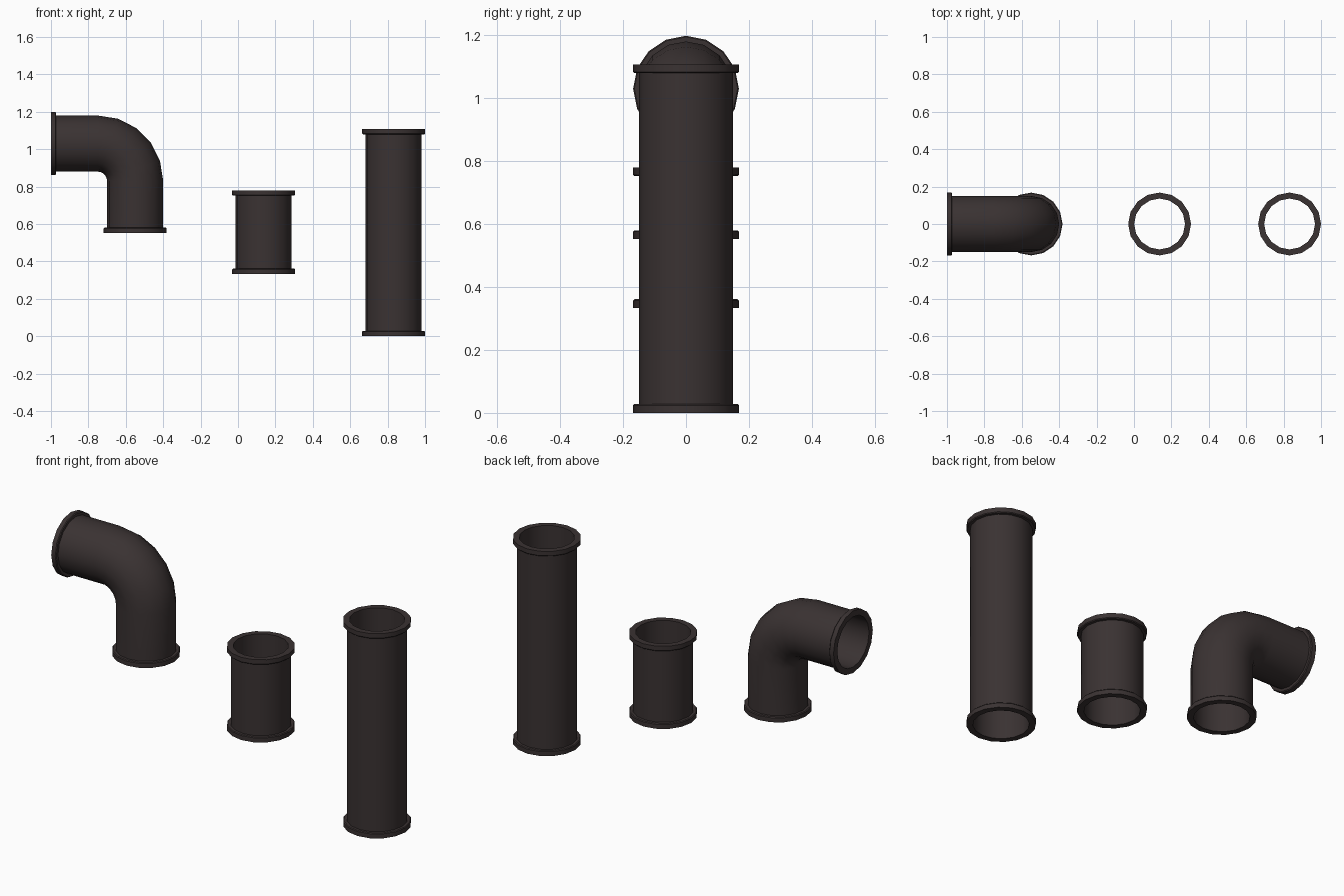
import bpy, bmesh, math
from mathutils import Vector

if "Cube" in bpy.data.objects:
    bpy.data.objects.remove(bpy.data.objects["Cube"])

SIDES = 16
R_IN, R_PIPE, R_FLANGE, T_FLANGE = 0.136, 0.15, 0.168, 0.028
CHAMFER = 0.004

iron = bpy.data.materials.new("dark iron")
iron.diffuse_color = (0.042, 0.032, 0.032, 1)
iron.use_nodes = True
iron.node_tree.nodes["Principled BSDF"].inputs["Base Color"].default_value = iron.diffuse_color


def pipe(name, stations):
    """Hollow flanged pipe along stations of (position, tangent) in the xz plane."""
    (p0, t0), (p1, t1) = stations[0], stations[-1]

    def flange(p, t):  # outer rings from the open end inwards
        return [(p, t, R_FLANGE),
                (p + t * (T_FLANGE - CHAMFER), t, R_FLANGE),
                (p + t * T_FLANGE, t, R_FLANGE - CHAMFER),
                (p + t * T_FLANGE, t, R_PIPE)]

    end = [(p, -t, r) for p, t, r in reversed(flange(p1, -t1))]
    rings = flange(p0, t0) + [(p, t, R_PIPE) for p, t in stations[1:-1]] + end
    rings += [(p, t, R_IN) for p, t in reversed(stations)]  # bore

    bm = bmesh.new()
    side = Vector((0, 1, 0))
    loops = []
    for p, t, r in rings:
        up = t.cross(side)
        loops.append([bm.verts.new(p + r * (up * math.cos(a) + side * math.sin(a)))
                      for a in (2 * math.pi * i / SIDES for i in range(SIDES))])
    for k, a in enumerate(loops):
        b = loops[(k + 1) % len(loops)]
        for i in range(SIDES):
            j = (i + 1) % SIDES
            bm.faces.new((a[i], a[j], b[j], b[i]))
    bmesh.ops.recalc_face_normals(bm, faces=bm.faces)
    mesh = bpy.data.meshes.new(name)
    bm.to_mesh(mesh)
    bm.free()
    mesh.materials.append(iron)
    ob = bpy.data.objects.new(name, mesh)
    bpy.context.collection.objects.link(ob)
    bpy.ops.object.select_all(action='DESELECT')
    ob.select_set(True)
    bpy.context.view_layer.objects.active = ob
    bpy.ops.object.shade_smooth_by_angle(angle=math.radians(35))


# Straight pipes
UP = Vector((0, 0, 1))
pipe("long_pipe", [(Vector((0.832, 0, 0)), UP), (Vector((0.832, 0, 1.107)), UP)])
pipe("short_pipe", [(Vector((0.137, 0, 0.333)), UP), (Vector((0.137, 0, 0.78)), UP)])

# Elbow: horizontal run, quarter bend, vertical drop
BEND, STEPS = 0.2, 5
cx, cz = -0.75, 0.83
path = [(Vector((-1, 0, cz + BEND)), Vector((1, 0, 0)))]
for i in range(STEPS + 1):
    a = math.pi / 2 * i / STEPS
    path.append((Vector((cx + BEND * math.sin(a), 0, cz + BEND * math.cos(a))),
                 Vector((math.cos(a), 0, -math.sin(a)))))
path.append((Vector((cx + BEND, 0, 0.552)), Vector((0, 0, -1))))
pipe("elbow_pipe", path)
